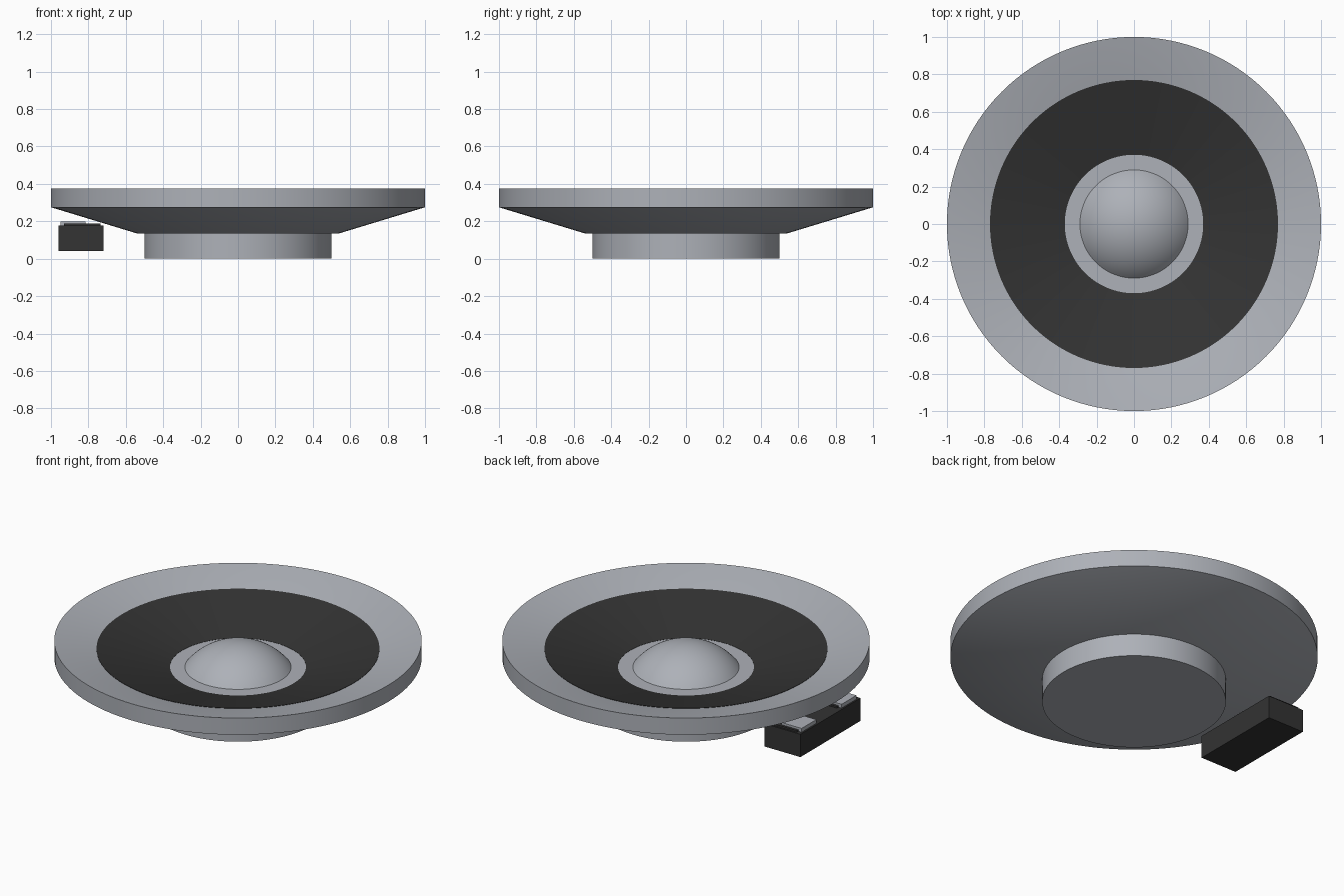
import bpy
import bmesh
import math
from mathutils import Vector

if "Cube" in bpy.data.objects:
    bpy.data.objects.remove(bpy.data.objects["Cube"], do_unlink=True)


def material(name, color):
    mat = bpy.data.materials.new(name)
    mat.use_nodes = True
    mat.diffuse_color = (*color, 1)
    bsdf = next(n for n in mat.node_tree.nodes if n.type == "BSDF_PRINCIPLED")
    bsdf.inputs["Base Color"].default_value = (*color, 1)
    return mat


grey = material("metal grey", (0.42, 0.44, 0.48))
black = material("matte black", (0.033, 0.033, 0.033))


def add_object(name, bm, mat, smooth=False):
    bmesh.ops.recalc_face_normals(bm, faces=bm.faces)
    mesh = bpy.data.meshes.new(name)
    bm.to_mesh(mesh)
    bm.free()
    mesh.materials.append(mat)
    obj = bpy.data.objects.new(name, mesh)
    bpy.context.collection.objects.link(obj)
    if smooth:
        bpy.ops.object.select_all(action="DESELECT")
        obj.select_set(True)
        bpy.context.view_layer.objects.active = obj
        bpy.ops.object.shade_smooth_by_angle(angle=math.radians(30))
    return obj


def lathe(name, profile, mat, closed=False):
    """Spin an (r, z) profile about the vertical axis."""
    bm = bmesh.new()
    verts = [bm.verts.new((r, 0, z)) for r, z in profile]
    edges = [bm.edges.new(pair) for pair in zip(verts, verts[1:])]
    if closed:
        edges.append(bm.edges.new((verts[-1], verts[0])))
    bmesh.ops.spin(bm, geom=verts + edges, cent=(0, 0, 0), axis=(0, 0, 1),
                   angle=math.tau, steps=128)
    bmesh.ops.remove_doubles(bm, verts=bm.verts, dist=1e-5)
    return add_object(name, bm, mat, smooth=True)


def box(name, low, high, mat):
    low, high = Vector(low), Vector(high)
    bm = bmesh.new()
    bmesh.ops.create_cube(bm, size=1)
    bmesh.ops.scale(bm, vec=high - low, verts=bm.verts)
    bmesh.ops.translate(bm, vec=(low + high) / 2, verts=bm.verts)
    return add_object(name, bm, mat)


# Magnet and the flared basket with its dished top
lathe("magnet", [(0, 0), (0.5, 0), (0.5, 0.14), (0, 0.14)], grey)
lathe("basket", [(0, 0.135), (0.54, 0.135), (1, 0.275), (1, 0.375),
                 (0.77, 0.325), (0.37, 0.205), (0, 0.205)], grey)

# Black diaphragm lying in the dish
lathe("diaphragm", [(0.77, 0.327), (0.37, 0.217), (0.37, 0.207), (0.77, 0.324)],
      black, closed=True)

# Flat collar and the domed dust cap
lathe("collar", [(0, 0.2), (0.37, 0.2), (0.37, 0.216), (0, 0.216)], grey)
cap_r, cap_h, cap_z = 0.29, 0.14, 0.215
sphere_r = (cap_r ** 2 + cap_h ** 2) / (2 * cap_h)
sweep = math.asin(cap_r / sphere_r)
arc = [(sphere_r * math.sin(sweep * i / 16),
        cap_z + cap_h - sphere_r + sphere_r * math.cos(sweep * i / 16))
       for i in range(17)]
lathe("dust_cap", arc + [(0, cap_z)], grey)

# Terminal block with two contact tabs
box("terminal_block", (-0.96, -0.285, 0.04), (-0.72, 0.285, 0.177), black)
for side, y in (("left", -0.19), ("right", 0.19)):
    box(f"tab_base_{side}", (-0.93, y - 0.085, 0.175), (-0.735, y + 0.085, 0.187), black)
    box(f"contact_tab_{side}", (-0.95, y - 0.07, 0.177), (-0.815, y + 0.07, 0.2), grey)
